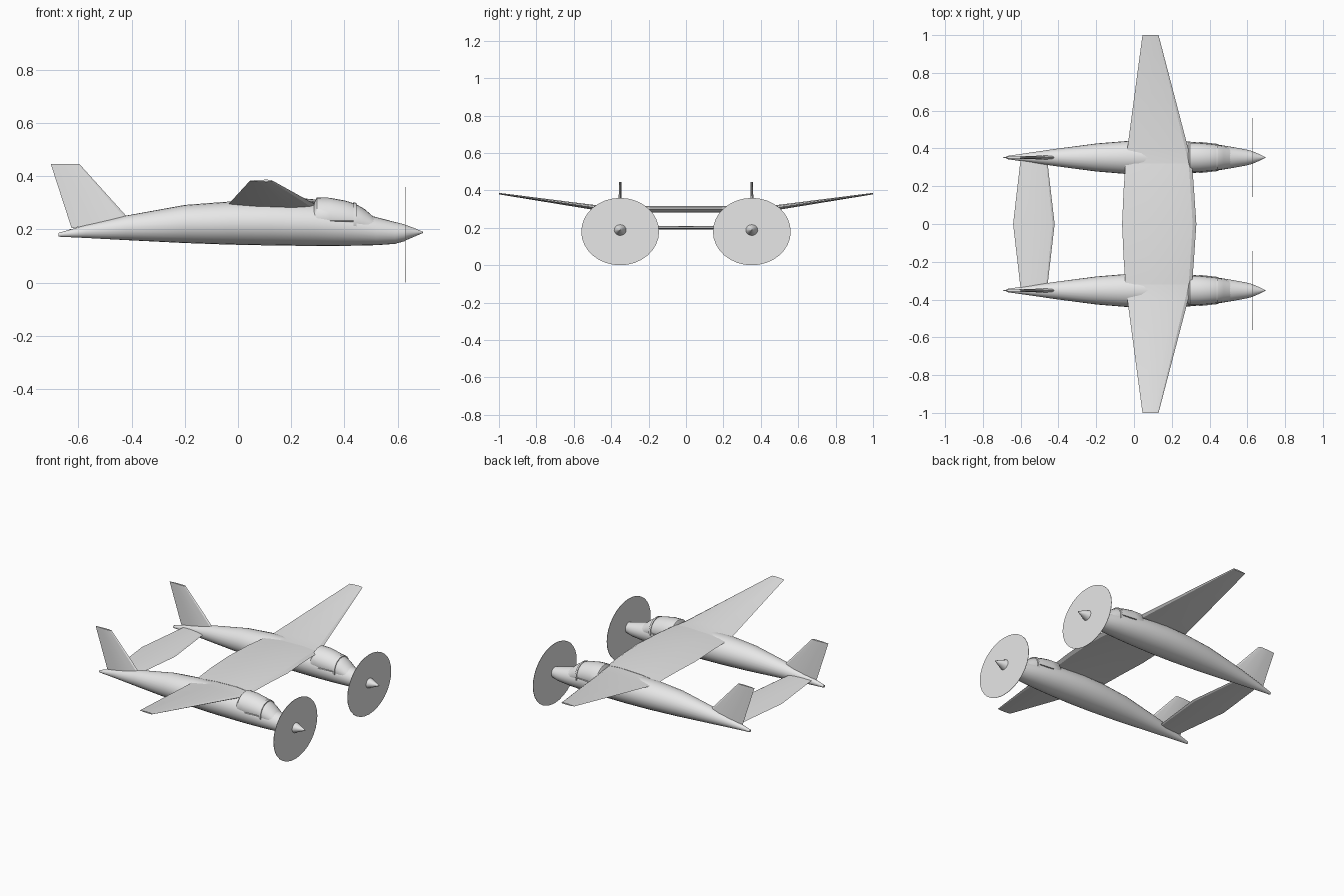
import bpy, math

if "Cube" in bpy.data.objects:
    bpy.data.objects.remove(bpy.data.objects["Cube"])

grey = bpy.data.materials.new("light grey")
grey.use_nodes = True
grey.diffuse_color = (0.8, 0.8, 0.8, 1)
grey.node_tree.nodes["Principled BSDF"].inputs["Base Color"].default_value = (0.8, 0.8, 0.8, 1)


def loft(name, rings, smooth=None):
    """Skin closed rings of equal point count and cap both ends."""
    n = len(rings[0])
    verts = [p for r in rings for p in r]
    faces = [(i * n + j, i * n + (j + 1) % n, (i + 1) * n + (j + 1) % n, (i + 1) * n + j)
             for i in range(len(rings) - 1) for j in range(n)]
    faces += [tuple(reversed(range(n))), tuple(range(len(verts) - n, len(verts)))]
    mesh = bpy.data.meshes.new(name)
    mesh.from_pydata(verts, [], faces)
    mesh.materials.append(grey)
    obj = bpy.data.objects.new(name, mesh)
    bpy.context.collection.objects.link(obj)
    bpy.ops.object.select_all(action='DESELECT')
    obj.select_set(True)
    bpy.context.view_layer.objects.active = obj
    bpy.ops.object.mode_set(mode='EDIT')
    bpy.ops.mesh.select_all(action='SELECT')
    bpy.ops.mesh.normals_make_consistent(inside=False)
    bpy.ops.object.mode_set(mode='OBJECT')
    if smooth:
        bpy.ops.object.shade_smooth_by_angle(angle=math.radians(smooth))
    return obj


def body(name, y, stations, sides=24, smooth=40):
    """Elliptical body along x; stations are (x, bottom, top, half width)."""
    rings = []
    for x, lo, hi, w in stations:
        rings.append([(x, y + w * math.cos(a), (lo + hi) / 2 + (hi - lo) / 2 * math.sin(a))
                      for a in (2 * math.pi * k / sides for k in range(sides))])
    return loft(name, rings, smooth)


# Aerofoil outline: (chord fraction from trailing edge, height fraction)
FOIL = [(0, 0), (0.35, 0.38), (0.75, 0.5), (0.95, 0.3), (1, 0),
        (0.95, -0.3), (0.75, -0.5), (0.35, -0.38)]


def wing(name, stations, smooth=20):
    """Horizontal surface along y; stations are (y, rear x, front x, z, thickness)."""
    return loft(name, [[(a + (b - a) * u, y, z + t * v) for u, v in FOIL]
                       for y, a, b, z, t in stations], smooth)


FUSELAGE = [(-0.675, 0.173, 0.187, 0.008), (-0.57, 0.168, 0.217, 0.023),
            (-0.42, 0.160, 0.252, 0.045), (-0.2, 0.149, 0.292, 0.074),
            (-0.03, 0.143, 0.305, 0.088), (0.12, 0.140, 0.306, 0.092),
            (0.28, 0.138, 0.298, 0.085), (0.36, 0.138, 0.285, 0.078),
            (0.44, 0.139, 0.268, 0.069), (0.52, 0.141, 0.246, 0.056),
            (0.59, 0.146, 0.228, 0.043), (0.63, 0.157, 0.218, 0.033)]
SPINNER = [(0.625, 0.157, 0.219, 0.034), (0.66, 0.172, 0.206, 0.019),
           (0.695, 0.187, 0.191, 0.002)]
CANOPY = [(0.285, 0.18, 0.298, 0.074), (0.296, 0.175, 0.320, 0.079),
          (0.345, 0.173, 0.319, 0.077), (0.40, 0.172, 0.309, 0.072),
          (0.44, 0.171, 0.297, 0.067), (0.475, 0.17, 0.277, 0.060),
          (0.505, 0.17, 0.251, 0.052), (0.53, 0.17, 0.238, 0.045)]
FRAME = [(0.434, 0.166, 0.303, 0.072), (0.446, 0.166, 0.299, 0.071)]
RAIL = [(0.345, 0.228, 0.236, 0.083), (0.44, 0.228, 0.236, 0.0725)]

BOOM = 0.352
for side, s in (("front", -1), ("back", 1)):
    y = s * BOOM
    body(side + "_fuselage", y, FUSELAGE)
    body(side + "_spinner", y, SPINNER, 20)
    body(side + "_canopy", y, CANOPY)
    body(side + "_canopy_frame", y, FRAME)
    body(side + "_canopy_rail", y, RAIL, 12, 30)

    # Thin blurred propeller disc
    body(side + "_propeller_disc", y, [(0.628, 0, 0.36, 0.208), (0.630, 0, 0.36, 0.208)], 32, 30)

    # Swept fin
    loft(side + "_fin", [[(a + (b - a) * u, y + t * v, z + (0.035 * u if z < 0.3 else 0))
                          for u, v in FOIL]
                         for z, a, b, t in ((0.205, -0.625, -0.41, 0.022),
                                            (0.445, -0.703, -0.595, 0.012))], 20)

    # Tapered outer wing with upward sweep
    wing(side + "_outer_wing", [(s * 0.30, -0.045, 0.31, 0.292, 0.034),
                                (s * 0.40, -0.035, 0.287, 0.296, 0.030),
                                (s * 1.0, 0.045, 0.13, 0.383, 0.008)])

# Centre wing and tailplane between the bodies
wing("centre_wing", [(-0.32, -0.045, 0.307, 0.294, 0.034), (-0.18, -0.055, 0.318, 0.300, 0.036),
                     (0, -0.063, 0.33, 0.300, 0.036),
                     (0.18, -0.055, 0.318, 0.300, 0.036), (0.32, -0.045, 0.307, 0.294, 0.034)])
wing("tailplane", [(-0.345, -0.60, -0.46, 0.20, 0.014), (0, -0.64, -0.42, 0.20, 0.020),
                   (0.345, -0.60, -0.46, 0.20, 0.014)])
